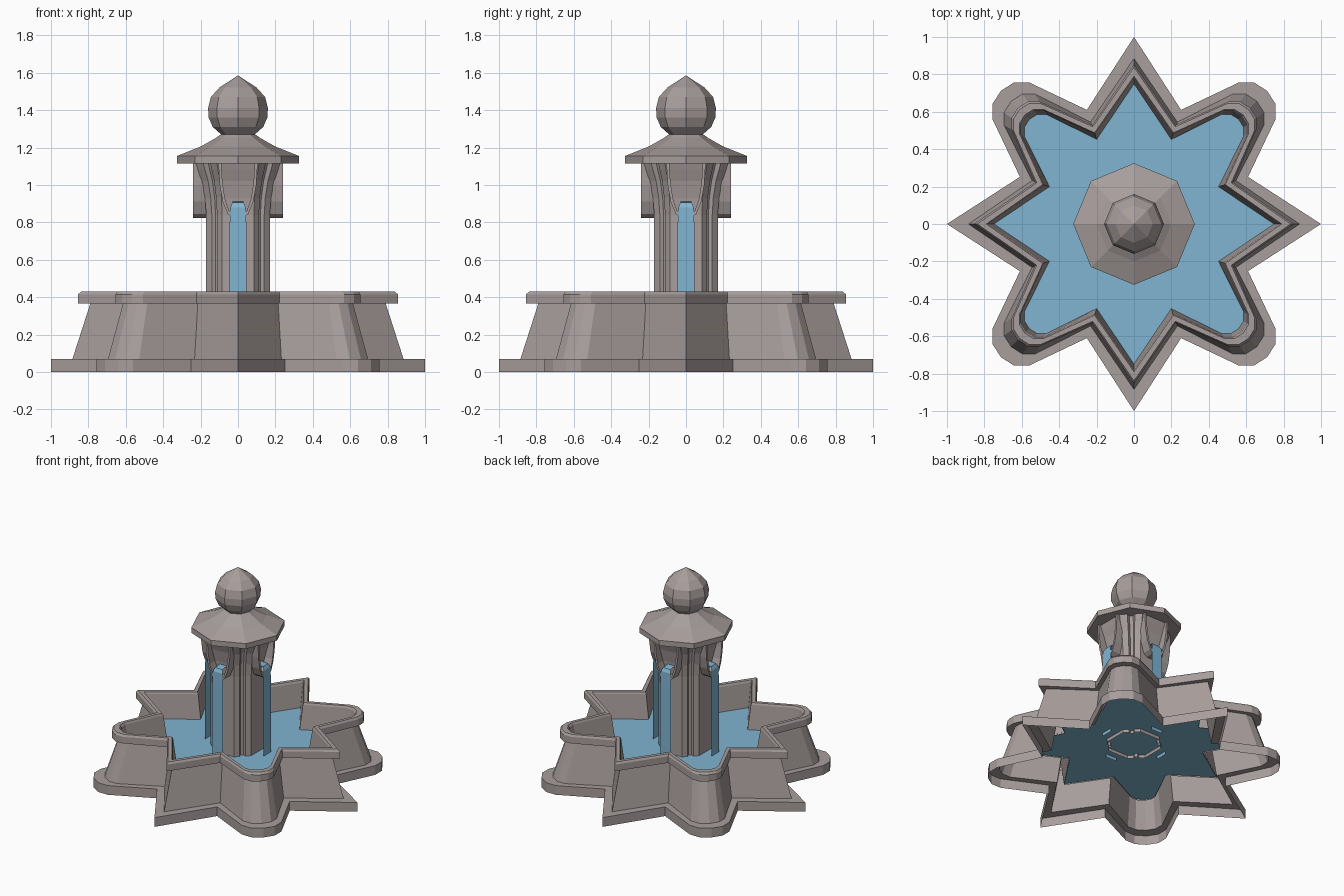
import bpy, math

if "Cube" in bpy.data.objects:
    bpy.data.objects.remove(bpy.data.objects["Cube"])

def material(name, rgb):
    m = bpy.data.materials.new(name)
    m.diffuse_color = (*rgb, 1)
    m.use_nodes = True
    m.node_tree.nodes["Principled BSDF"].inputs["Base Color"].default_value = m.diffuse_color
    return m

STONE = material("warm grey stone", (0.39, 0.342, 0.332))
WATER = material("blue water", (0.215, 0.46, 0.64))

def make(name, verts, faces, mat):
    me = bpy.data.meshes.new(name)
    me.from_pydata(verts, [], faces)
    me.materials.append(mat)
    ob = bpy.data.objects.new(name, me)
    bpy.context.collection.objects.link(ob)
    return ob

def loft(name, rings, mat):
    """Skin a stack of equal, counter-clockwise rings."""
    n = len(rings[0])
    verts = [v for r in rings for v in r]
    faces = [(i*n + j, i*n + (j+1) % n, (i+1)*n + (j+1) % n, (i+1)*n + j)
             for i in range(len(rings) - 1) for j in range(n)]
    return make(name, verts, faces, mat)

def turn(x, y, q):
    for _ in range(q):
        x, y = -y, x
    return x, y

def around(quarter, z):
    """Repeat a quarter outline four times."""
    return [(*turn(x, y, q), z) for q in range(4) for x, y in quarter]

def octagon(r, z):
    return [(r*math.cos(i*math.pi/4), r*math.sin(i*math.pi/4), z) for i in range(8)]

def star(tip, rnd, nx, ny, z):
    """Four sharp points on the axes, four rounded points between."""
    k = 1 - 2.4*(0.755 - rnd)
    a, b, c = (rnd - o*k for o in (0.195, 0.115, 0.045))
    return around([(tip, 0), (nx, ny), (rnd, a), (rnd, b), (c, c),
                   (b, rnd), (a, rnd), (ny, nx)], z)

# Basin: plinth, sloped wall, rim and inner wall as one open shell
loft("basin", [star(*p) for p in (
    (1.0, 0.757, 0.61, 0.252, 0.0),
    (1.0, 0.757, 0.61, 0.252, 0.07),
    (0.885, 0.695, 0.545, 0.232, 0.07),
    (0.79, 0.615, 0.495, 0.215, 0.365),
    (0.855, 0.655, 0.53, 0.222, 0.365),
    (0.855, 0.655, 0.53, 0.222, 0.415),
    (0.838, 0.645, 0.52, 0.22, 0.43),
    (0.79, 0.613, 0.488, 0.211, 0.43),
    (0.78, 0.605, 0.48, 0.208, 0.415),
    (0.747, 0.585, 0.451, 0.199, 0.225))], STONE)

# Pool surface
pool = star(0.75, 0.587, 0.453, 0.2, 0.235)
make("pool_water", pool, [tuple(range(len(pool)))], WATER)

# Fluted column flaring towards the cap
section = [(0.17, -0.085), (0.17, 0.085), (0.14, 0.112), (0.12, 0.106),
           (0.106, 0.12), (0.112, 0.14)]
loft("column", [around([(x*s, y*s) for x, y in section], z) for s, z in (
    (1, 0.21), (1, 0.84), (1.04, 0.93), (1.14, 1.02), (1.26, 1.08), (1.33, 1.12))], STONE)

# Four trough spouts with a sheet of falling water each
half = [(0.105, 1.12), (0.098, 1.0), (0.082, 0.91), (0.055, 0.845), (0.025, 0.822)]
outer = [(-x, z) for x, z in half] + half[::-1]
inner = [(x*0.85, min(z + 0.015, 1.12)) for x, z in outer]
n = len(outer)
for q in range(4):
    loops = ((0.12, outer), (0.24, outer), (0.24, inner), (0.12, inner))
    verts = [(*turn(x, -r, q), z) for r, loop in loops for x, z in loop]
    faces = [(k*n + j, k*n + j + 1, (k+1)*n + j + 1, (k+1)*n + j)[::-1]
             for k in range(3) for j in range(n - 1)]
    make(f"spout_{q+1}", verts, faces, STONE)

    rows = ((0.047, 0.245, 0.21), (0.045, 0.245, 0.78), (0.041, 0.243, 0.88),
            (0.03, 0.23, 0.905), (0.03, 0.17, 0.912))
    verts = [(*turn(s*w, -r, q), z) for w, r, z in rows for s in (-1, 1)]
    faces = [(2*i, 2*i + 1, 2*i + 3, 2*i + 2) for i in range(len(rows) - 1)]
    make(f"falling_water_{q+1}", verts, faces, WATER)

# Eight-sided cap roof
loft("cap", [octagon(r, z) for r, z in (
    (0.02, 1.115), (0.325, 1.115), (0.325, 1.155), (0.2, 1.205),
    (0.12, 1.25), (0.085, 1.275))], STONE)

# Onion-shaped finial
loft("finial", [octagon(r, z) for r, z in (
    (0.02, 1.27), (0.09, 1.27), (0.135, 1.31), (0.157, 1.36), (0.16, 1.41),
    (0.145, 1.47), (0.1, 1.52), (0.001, 1.585))], STONE)
